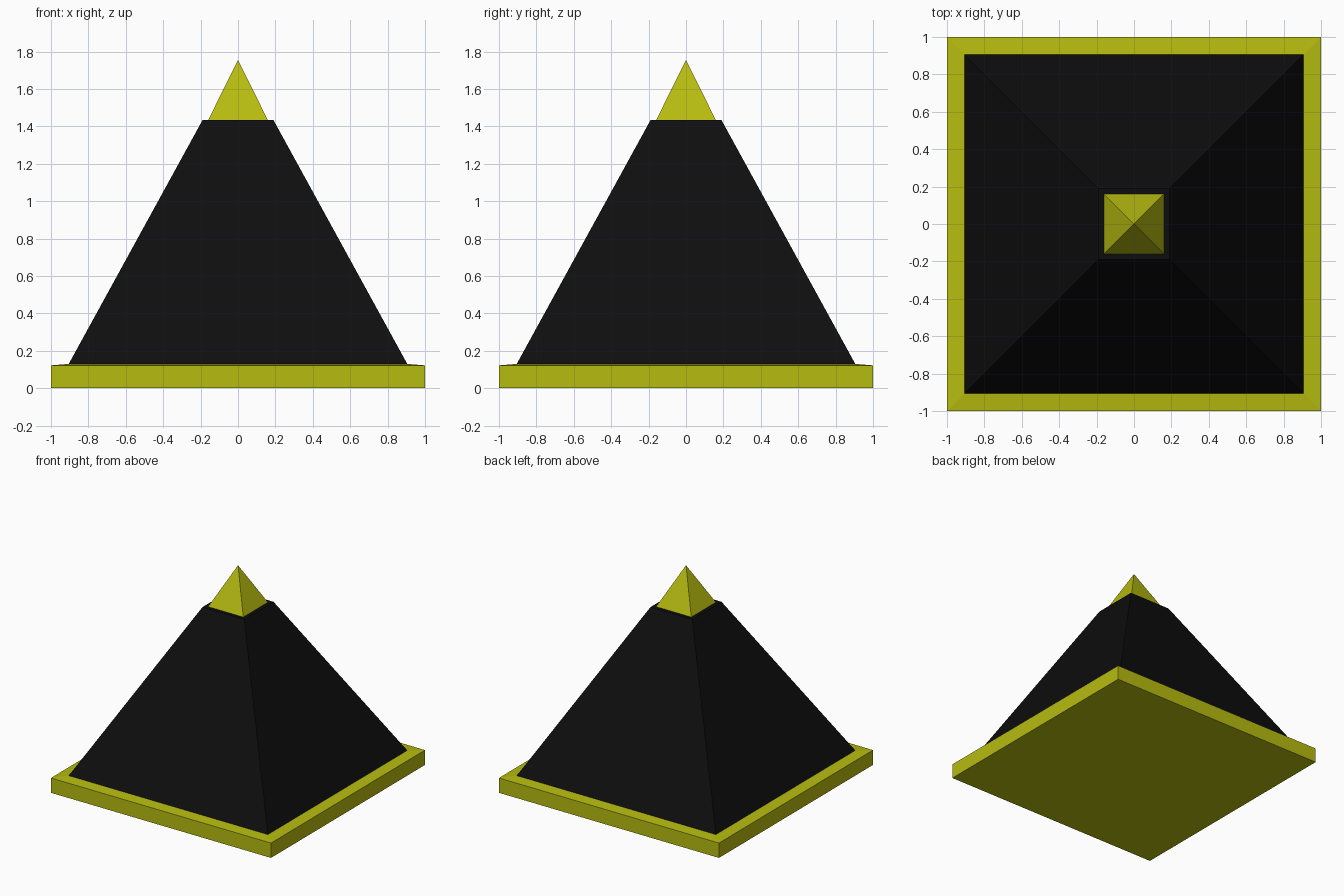
import bpy
import bmesh

if "Cube" in bpy.data.objects:
    bpy.data.objects.remove(bpy.data.objects["Cube"])


def material(name, color):
    mat = bpy.data.materials.new(name)
    mat.diffuse_color = (*color, 1)
    mat.use_nodes = True
    mat.node_tree.nodes["Principled BSDF"].inputs["Base Color"].default_value = mat.diffuse_color
    return mat


def square_stack(name, levels, mat):
    """Solid from square rings (half width, height); half width 0 is an apex."""
    bm = bmesh.new()
    rings = []
    for h, z in levels:
        corners = [(0, 0)] if h == 0 else [(-h, -h), (h, -h), (h, h), (-h, h)]
        rings.append([bm.verts.new((x, y, z)) for x, y in corners])
    for low, high in zip(rings, rings[1:]):
        for i in range(4):
            j = (i + 1) % 4
            top = high if len(high) == 1 else [high[j], high[i]]
            bm.faces.new([low[i], low[j], *top])
    bm.faces.new(rings[0][::-1])
    if len(rings[-1]) == 4:
        bm.faces.new(rings[-1])
    bmesh.ops.recalc_face_normals(bm, faces=bm.faces)
    mesh = bpy.data.meshes.new(name)
    bm.to_mesh(mesh)
    bm.free()
    mesh.materials.append(mat)
    obj = bpy.data.objects.new(name, mesh)
    bpy.context.collection.objects.link(obj)
    return obj


yellow = material("yellow", (0.47, 0.50, 0.005))
black = material("black", (0.0043, 0.0043, 0.0043))

# Plinth with a slightly sloped rim
square_stack("base_plinth", [(1, 0), (1, 0.122), (0.905, 0.13)], yellow)
# Dark truncated pyramid
square_stack("pyramid_body", [(0.905, 0.13), (0.19, 1.433)], black)
# Small pointed cap, set in from the body's top edge
square_stack("pyramid_cap", [(0.16, 1.433), (0, 1.755)], yellow)
